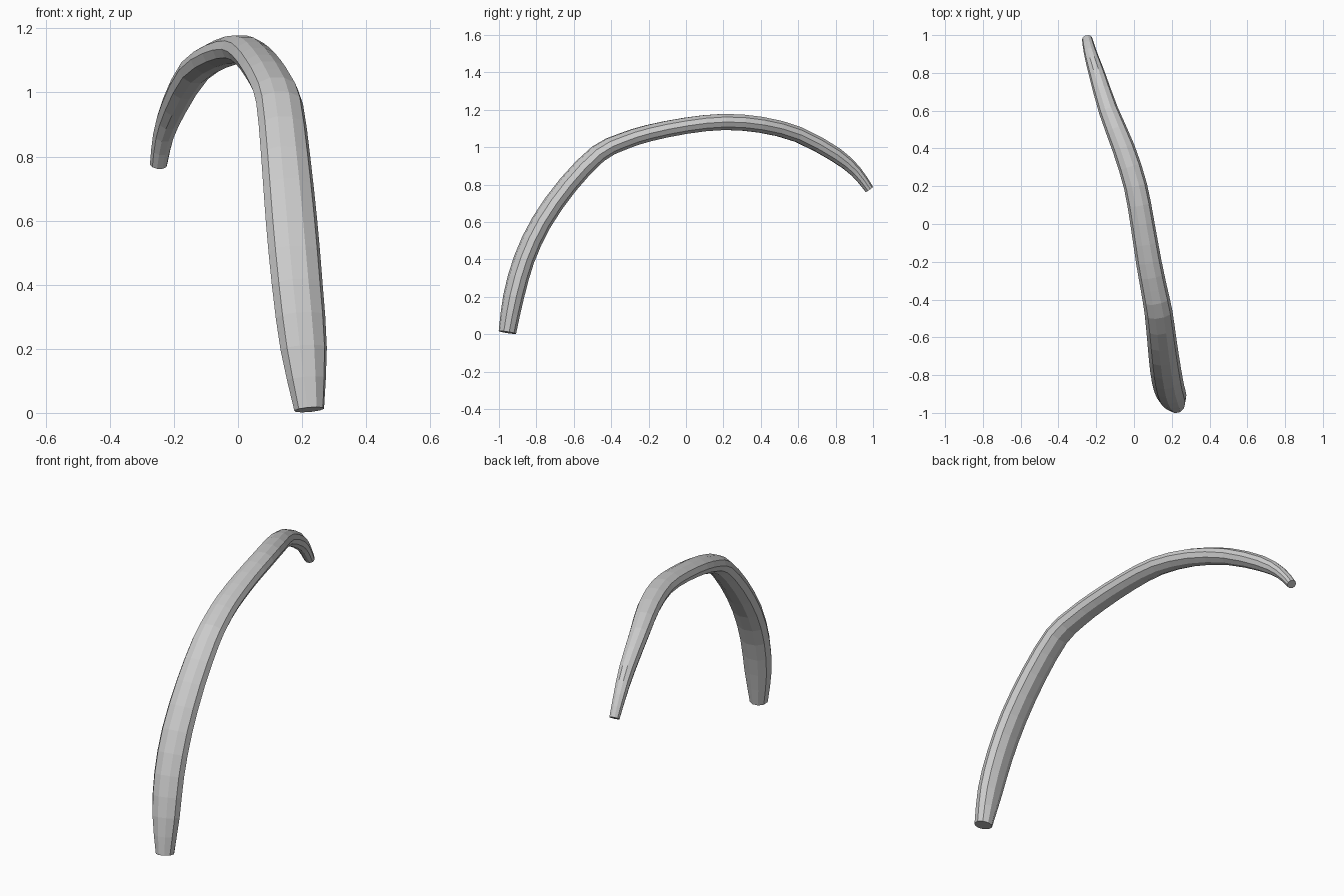
import bpy
import bmesh
from math import cos, sin, tau
from mathutils import Vector

cube = bpy.data.objects.get("Cube")
if cube:
    bpy.data.objects.remove(cube)

SIDES = 10
STEPS = 2  # rings per path segment

# Path stations: x, y, z, width, thickness
STATIONS = [
    (0.222, -0.955, 0.01, 0.095, 0.090),
    (0.205, -0.922, 0.20, 0.148, 0.105),
    (0.185, -0.866, 0.40, 0.162, 0.105),
    (0.167, -0.772, 0.60, 0.164, 0.103),
    (0.149, -0.630, 0.80, 0.156, 0.100),
    (0.130, -0.470, 0.965, 0.148, 0.095),
    (0.105, -0.340, 1.03, 0.140, 0.090),
    (0.078, -0.200, 1.075, 0.135, 0.088),
    (0.045, 0.00, 1.115, 0.128, 0.086),
    (0.008, 0.20, 1.135, 0.124, 0.086),
    (-0.055, 0.40, 1.12, 0.120, 0.085),
    (-0.135, 0.60, 1.068, 0.104, 0.083),
    (-0.198, 0.80, 0.96, 0.085, 0.078),
    (-0.232, 0.91, 0.868, 0.068, 0.060),
    (-0.248, 0.98, 0.775, 0.055, 0.046),
]


def smooth_path(rows, steps):
    """Catmull-Rom interpolation through all station values."""
    pts = [Vector(r) for r in rows]
    pts = [2 * pts[0] - pts[1]] + pts + [2 * pts[-1] - pts[-2]]
    out = []
    for a, b, c, d in zip(pts, pts[1:], pts[2:], pts[3:]):
        for i in range(steps):
            t = i / steps
            out.append(b + 0.5 * t * (c - a + t * (
                2 * a - 5 * b + 4 * c - d + t * (3 * (b - c) + d - a))))
    return out + [pts[-2]]


def material(name, value):
    mat = bpy.data.materials.new(name)
    mat.use_nodes = True
    colour = (value, value, value, 1)
    mat.diffuse_color = colour
    mat.node_tree.nodes["Principled BSDF"].inputs["Base Color"].default_value = colour
    return mat


# Loft flattened ten-sided rings along the arch
path = smooth_path(STATIONS, STEPS)
centres = [Vector(p[:3]) for p in path]
bm = bmesh.new()
rings = []
for i, (p, c) in enumerate(zip(path, centres)):
    tangent = (centres[min(i + 1, len(path) - 1)] - centres[max(i - 1, 0)]).normalized()
    across = Vector((0.98, 0.2, 0))
    across = (across - across.dot(tangent) * tangent).normalized()
    outward = across.cross(tangent)
    ring = []
    for k in range(SIDES):
        a = tau * k / SIDES
        ring.append(bm.verts.new(c + across * cos(a) * p[3] / 2
                                 + outward * sin(a) * p[4] / 1.9))
    rings.append(ring)
for r, s in zip(rings, rings[1:]):
    for k in range(SIDES):
        n = (k + 1) % SIDES
        bm.faces.new((r[k], r[n], s[n], s[k]))

# Flat end caps
bm.faces.new(rings[0])
bm.faces.new(rings[-1])
bmesh.ops.recalc_face_normals(bm, faces=bm.faces)

mesh = bpy.data.meshes.new("curved_rib")
bm.to_mesh(mesh)
bm.free()
mesh.materials.append(material("light_grey", 0.6))
rib = bpy.data.objects.new("curved_rib", mesh)
bpy.context.collection.objects.link(rib)
